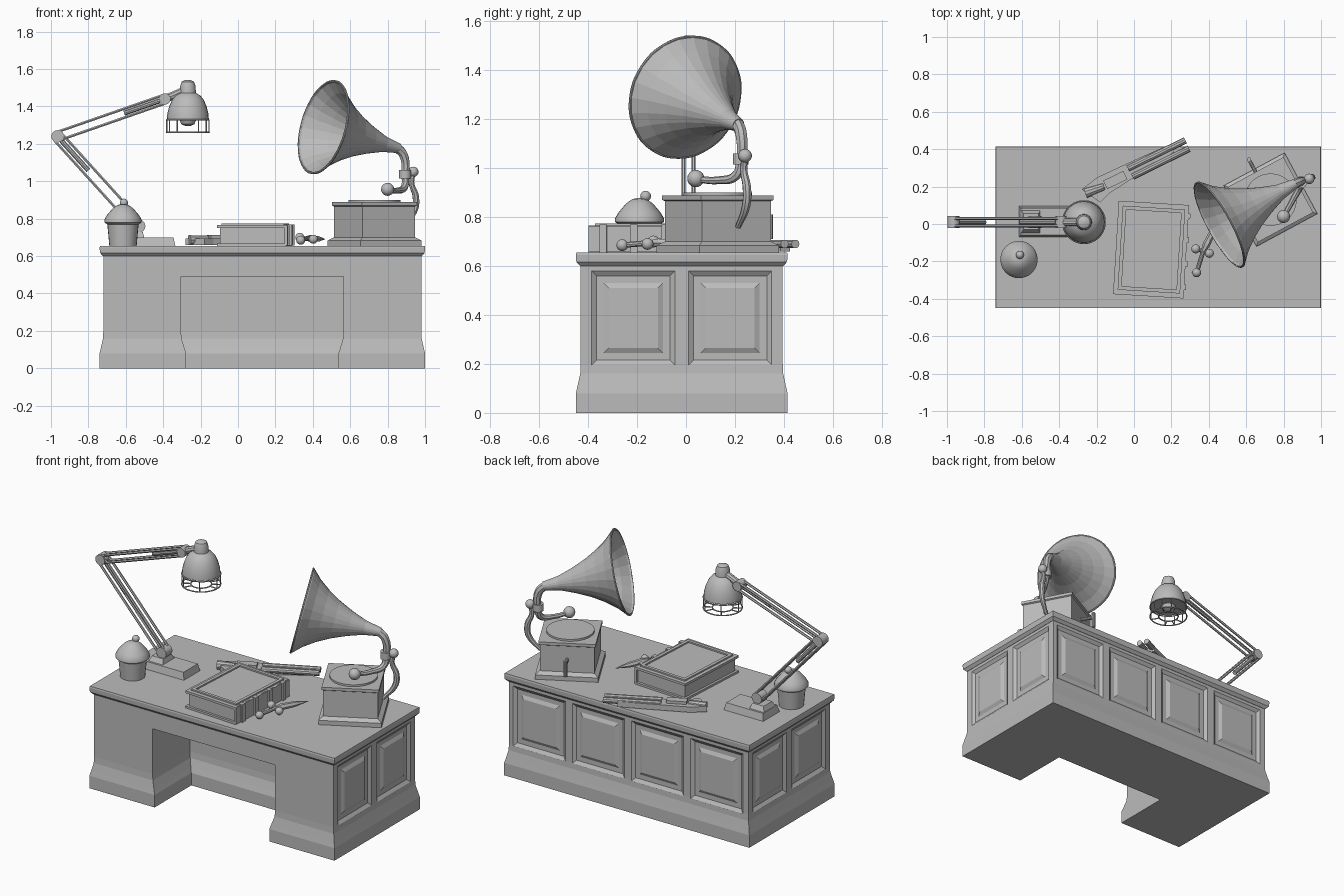
import bpy, bmesh, math
from mathutils import Vector, Matrix

if bpy.data.objects.get("Cube"):
    bpy.data.objects.remove(bpy.data.objects["Cube"])

grey = bpy.data.materials.new("plain_grey")
grey.use_nodes = True
grey.diffuse_color = (0.5, 0.5, 0.5, 1)
grey.node_tree.nodes["Principled BSDF"].inputs["Base Color"].default_value = (0.5, 0.5, 0.5, 1)


def finish(name, bm, mat=Matrix(), smooth=False):
    bmesh.ops.recalc_face_normals(bm, faces=bm.faces)
    me = bpy.data.meshes.new(name)
    bm.to_mesh(me)
    bm.free()
    me.transform(mat)
    me.materials.append(grey)
    ob = bpy.data.objects.new(name, me)
    bpy.context.collection.objects.link(ob)
    if smooth:
        bpy.ops.object.select_all(action='DESELECT')
        ob.select_set(True)
        bpy.context.view_layer.objects.active = ob
        bpy.ops.object.shade_smooth_by_angle(angle=math.radians(35))
    return ob


def loft(name, rings, mat=Matrix(), smooth=False, caps=True):
    bm = bmesh.new()
    loops = [[bm.verts.new(p) for p in ring] for ring in rings]
    n = len(loops[0])
    for a, b in zip(loops, loops[1:]):
        for i in range(n):
            j = (i + 1) % n
            bm.faces.new((a[i], a[j], b[j], b[i]))
    if caps:
        bm.faces.new(loops[0])
        bm.faces.new(loops[-1])
    return finish(name, bm, mat, smooth)


def rect(x0, x1, y0, y1, z, d=0):
    return [(x0 - d, y0 - d, z), (x1 + d, y0 - d, z), (x1 + d, y1 + d, z), (x0 - d, y1 + d, z)]


def box(name, x0, x1, y0, y1, z0, z1, mat=Matrix()):
    return loft(name, [rect(x0, x1, y0, y1, z) for z in (z0, z1)], mat)


def lathe(name, profile, mat=Matrix(), n=24, smooth=True, caps=True):
    rings = [[(r * math.cos(math.tau * i / n), r * math.sin(math.tau * i / n), z) for i in range(n)]
             for r, z in profile]
    return loft(name, rings, mat, smooth, caps)


def along(a, b):
    d = Vector(b) - Vector(a)
    return Matrix.Translation(a) @ d.to_track_quat('Z', 'Y').to_matrix().to_4x4(), d.length


def rod(name, a, b, r, r2=None, n=10):
    m, length = along(a, b)
    return lathe(name, [(r, 0), (r if r2 is None else r2, length)], m, n)


def ball(name, c, r):
    bm = bmesh.new()
    bmesh.ops.create_uvsphere(bm, u_segments=16, v_segments=10, radius=r)
    return finish(name, bm, Matrix.Translation(c), True)


def tube(name, pts, radii, cyclic=False):
    cu = bpy.data.curves.new(name + "_path", 'CURVE')
    cu.dimensions, cu.bevel_depth, cu.bevel_resolution, cu.use_fill_caps = '3D', 1, 2, True
    sp = cu.splines.new('BEZIER')
    sp.bezier_points.add(len(pts) - 1)
    sp.resolution_u, sp.use_cyclic_u = 6, cyclic
    for bp, p, r in zip(sp.bezier_points, pts, radii):
        bp.co, bp.radius = p, r
        bp.handle_left_type = bp.handle_right_type = 'AUTO'
    ob = bpy.data.objects.new(name + "_path", cu)
    bpy.context.collection.objects.link(ob)
    bm = bmesh.new()
    bm.from_mesh(ob.evaluated_get(bpy.context.evaluated_depsgraph_get()).to_mesh())
    bpy.data.objects.remove(ob)
    return finish(name, bm, smooth=True)


def cut(ob, cutter):
    mod = ob.modifiers.new("cut", 'BOOLEAN')
    mod.operation, mod.object, mod.solver = 'DIFFERENCE', cutter, 'EXACT'
    bpy.context.view_layer.objects.active = ob
    bpy.ops.object.modifier_apply(modifier=mod.name)
    bpy.data.objects.remove(cutter)


# Desk body with flared plinth, kneehole and panels
X0, X1, Y0, Y1 = -0.72, 0.98, -0.43, 0.395
flare = [(0, 0.02), (0.08, 0.02), (0.11, 0.013), (0.16, 0.002), (0.2, 0)]
body = loft("desk_body", [rect(X0, X1, Y0, Y1, z, d) for z, d in flare + [(0.61, 0)]])
knee = [rect(-0.305, 0.565, -0.8, -0.05, z, -1.4 * d) for z, d in [(-0.05, 0.02)] + flare[1:] + [(0.49, 0)]]
cut(body, loft("kneehole_cutter", knee))


def panel(origin, right, out, w):
    # recess with sloping sides and a raised middle field
    o, r, n = Vector(origin), Vector(right), Vector(out)
    m = Matrix((r, Vector((0, 0, 1)), n)).transposed().to_4x4()
    m.translation = o
    cut(body, loft("panel_cutter", [rect(-w, w, 0.19, 0.585, 0.01), rect(-w, w, 0.19, 0.585, 0, -0.005),
                                    rect(-w, w, 0.19, 0.585, -0.014, -0.025)], m))
    loft("raised_panel", [rect(-w, w, 0.19, 0.585, -0.016, -0.05), rect(-w, w, 0.19, 0.585, -0.003, -0.075)], m)


for i in range(4):
    panel((0.765 - 0.42 * i, Y1, 0), (-1, 0, 0), (0, 1, 0), 0.19)
for y in (-0.215, 0.18):
    panel((X1, y, 0), (0, 1, 0), (1, 0, 0), 0.175)
    panel((X0, y, 0), (0, -1, 0), (-1, 0, 0), 0.175)
loft("desk_top", [rect(X0, X1, Y0, Y1, z, d) for z, d in
                  [(0.6, 0.002), (0.617, 0.018), (0.645, 0.02), (0.655, 0.018)]])
TOP = 0.655

# Covered pot
pot = Matrix.Translation((-0.615, -0.19, TOP))
lathe("pot", [(0.073, 0), (0.085, 0.13)], pot)
lathe("pot_lid", [(0.085, 0.115), (0.1, 0.125), (0.1, 0.14), (0.085, 0.165), (0.055, 0.2), (0.03, 0.218), (0.01, 0.222)], pot)
ball("pot_knob", (-0.61, -0.165, 0.885), 0.022)

# Lamp base and jointed arm
YL = 0.01
loft("lamp_base", [rect(-0.615, -0.335, -0.07, 0.095, TOP), rect(-0.605, -0.345, -0.06, 0.085, 0.7)])
loft("lamp_base_block", [rect(-0.605, -0.5, -0.05, 0.075, 0.695), rect(-0.59, -0.51, -0.03, 0.055, 0.73)])
foot, elbow, wrist = (-0.53, YL, 0.76), (-0.965, YL, 1.24), (-0.39, YL, 1.44)
for name, c, r in (("foot", foot, 0.035), ("elbow", elbow, 0.033), ("wrist", wrist, 0.03)):
    a, b = [Vector(c) + Vector((0, s * 0.032, 0)) for s in (-1, 1)]
    rod("lamp_" + name + "_joint", a, b, r, n=16)
for a, b, off in ((foot, elbow, Vector((0.02, 0, 0.018))), (elbow, wrist, Vector((-0.006, 0, 0.022)))):
    for s in (-1, 1):
        for t in (-1, 1):
            shift = off * s + Vector((0, 0.02 * t, 0))
            rod("lamp_arm_bar", Vector(a) + shift, Vector(b) + shift, 0.008, n=6)
    p, q = Vector(a), Vector(b)
    rod("lamp_spring", p.lerp(q, 0.62), p.lerp(q, 0.95), 0.014)

# Lamp head with bulb and wire cage
XH = -0.268
head = Matrix.Translation((XH, YL, 0))
lathe("lamp_shade", [(0.104, 1.335), (0.112, 1.333), (0.11, 1.36), (0.1, 1.4), (0.085, 1.435), (0.065, 1.46), (0.043, 1.472),
                     (0.041, 1.51), (0.033, 1.532), (0.015, 1.541)], head)
lathe("lamp_bulb", [(0.03, 1.36), (0.045, 1.33), (0.035, 1.305), (0.012, 1.295)], head)
rod("lamp_neck", wrist, (XH - 0.03, YL, 1.48), 0.022)
ring = [(math.cos(math.tau * i / 12), math.sin(math.tau * i / 12)) for i in range(12)]
for z, r in ((1.328, 0.113), (1.262, 0.113), (1.262, 0.06)):
    tube("cage_ring", [(XH + r * c, YL + r * s, z) for c, s in ring], [0.004] * 12, True)
for c, s in ring[::2] + ring[1::6]:
    top, low, mid = [(XH + r * c, YL + r * s, z) for r, z in ((0.113, 1.328), (0.113, 1.262), (0.06, 1.262))]
    rod("cage_wire", top, low, 0.0035, n=6)
    rod("cage_wire", low, mid, 0.0035, n=6)

# Thick bound book
book = Matrix.Translation((0.093, -0.137, 0)) @ Matrix.Rotation(math.radians(-3.5), 4, 'Z')
box("book_back_cover", -0.19, 0.18, -0.25, 0.25, TOP, 0.668, book)
box("book_pages", -0.175, 0.175, -0.235, 0.235, 0.667, 0.75, book)
box("book_front_cover", -0.19, 0.18, -0.25, 0.25, 0.75, 0.765, book)
box("book_spine", 0.172, 0.187, -0.25, 0.25, 0.657, 0.764, book)
for y in (-0.19, -0.065, 0.065, 0.19):
    box("spine_rib", 0.17, 0.197, y - 0.015, y + 0.015, 0.656, 0.769, book)
for s in (-1, 1):
    box("cover_frame_side", s * 0.157 - 0.01, s * 0.157 + 0.01, -0.225, 0.225, 0.763, 0.774, book)
    box("cover_frame_end", -0.147, 0.147, s * 0.215 - 0.01, s * 0.215 + 0.01, 0.763, 0.774, book)

# Old pistol lying behind the book
grip = [(-0.28, 0.185), (-0.195, 0.25), (0.02, 0.35), (0.19, 0.425), (0.215, 0.385), (0.08, 0.3), (-0.13, 0.165), (-0.18, 0.115)]
loft("pistol_stock", [[(x, y, z) for x, y in grip] for z in (0.66, 0.695)])
for s in (-1, 1):
    rod("pistol_barrel", (-0.02 + 0.012 * s, 0.275 - 0.022 * s, 0.69), (0.285 + 0.01 * s, 0.425 - 0.022 * s, 0.69), 0.018)
box("pistol_lock", -0.06, 0.06, -0.025, 0.025, 0.69, 0.712,
    Matrix.Translation((-0.1, 0.235, 0)) @ Matrix.Rotation(0.45, 4, 'Z'))
rod("pistol_butt", (-0.26, 0.165, 0.685), (-0.16, 0.2, 0.69), 0.028, 0.02)

# Dagger
hilt, guard, tip = (0.335, -0.26, 0.685), (0.37, -0.145, 0.695), (0.465, 0.05, 0.69)
rod("dagger_handle", hilt, guard, 0.012)
m, length = along(guard, tip)
lathe("dagger_blade", [(0.012, 0), (0.02, 0.04), (0.016, length * 0.6), (0.001, length)], m, 6, False)
ends = [(0.33, -0.133, 0.7), (0.403, -0.157, 0.69)]
rod("dagger_guard", *ends, 0.01)
for p in ends + [hilt]:
    ball("dagger_knob", p, 0.024)

# Gramophone case
case = Matrix.Translation((0.73, 0.13, 0)) @ Matrix.Rotation(math.radians(28.3), 4, 'Z')
loft("gramophone_case", [rect(0, 0, 0, 0, z, d) for z, d in
     [(TOP, 0.185), (0.683, 0.185), (0.69, 0.175), (0.7, 0.16), (0.865, 0.16), (0.87, 0.168), (0.888, 0.168)]], case)
lathe("turntable", [(0.14, 0.885), (0.14, 0.9)], case, 32)
rod("crank_shaft", case @ Vector((0, 0.15, 0.78)), case @ Vector((0, 0.245, 0.78)), 0.01)
rod("crank_handle", case @ Vector((0, 0.243, 0.81)), case @ Vector((0, 0.243, 0.71)), 0.012)

# Flared horn, faceted
m, length = along((0.455, -0.005, 1.29), (0.86, 0.215, 1.176))
horn = lathe("horn", [(0.255, 0), (0.252, 0.012), (0.205, 0.06), (0.158, 0.125), (0.115, 0.2), (0.075, 0.29), (0.043, 0.38),
                      (0.026, length)], m, 24, False, False)
mod = horn.modifiers.new("thickness", 'SOLIDIFY')
mod.thickness = 0.006
tube("horn_rim", [m @ Vector((0.253 * c, 0.253 * s, 0.003)) for c, s in ring], [0.006] * 12, True)

# Tone arm, sound box and rear bracket
tube("tone_arm", [(0.85, 0.21, 1.18), (0.885, 0.225, 1.14), (0.895, 0.225, 1.03), (0.89, 0.205, 0.97), (0.85, 0.13, 0.95),
                  (0.8, 0.04, 0.955)], [0.026, 0.025, 0.022, 0.02, 0.016, 0.013])
rod("tone_arm_collar", (0.893, 0.223, 1.015), (0.893, 0.223, 1.06), 0.032, n=16)
ball("sound_box", (0.8, 0.04, 0.957), 0.035)
tube("horn_bracket", [case @ Vector((r, 0, z)) for r, z in
                      ((0.235, 1.05), (0.225, 0.99), (0.25, 0.92), (0.245, 0.85), (0.175, 0.76))], [0.015, 0.015, 0.018, 0.018, 0.012])
ball("bracket_knob", case @ Vector((0.235, 0, 1.05)), 0.028)
rod("bracket_link", (0.893, 0.223, 1.035), case @ Vector((0.235, 0, 1.035)), 0.012)
